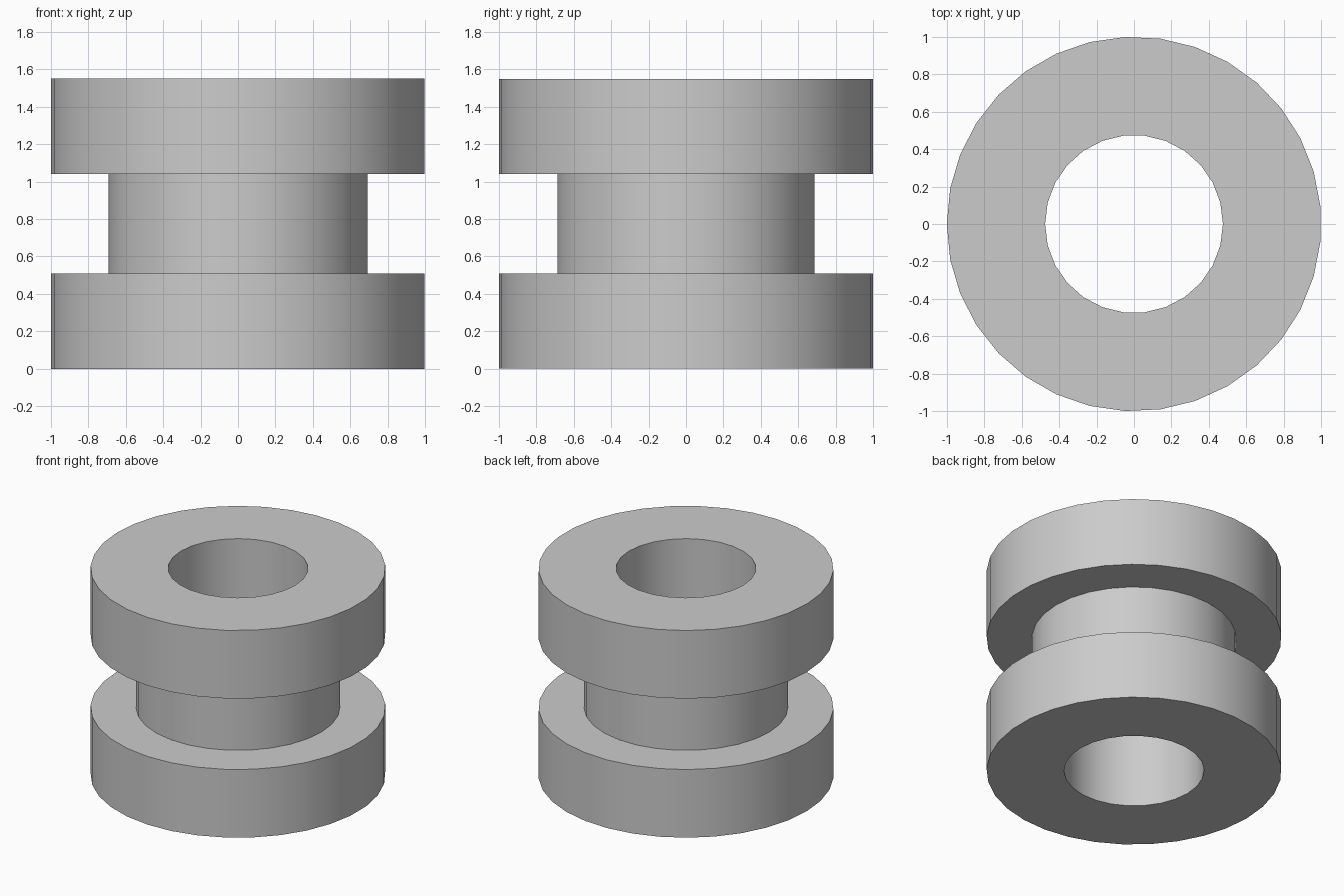
import bpy
import bmesh
from math import cos, sin, pi, radians

cube = bpy.data.objects.get("Cube")
if cube:
    bpy.data.objects.remove(cube, do_unlink=True)

# Plain grey material
GREY = (0.6, 0.6, 0.6, 1.0)
grey = bpy.data.materials.new("grey")
grey.use_nodes = True
grey.diffuse_color = GREY
grey.node_tree.nodes["Principled BSDF"].inputs["Base Color"].default_value = GREY

# Radius and side count of each cylindrical wall
FLANGE = (1.0, 33)
HUB = (0.692, 30)
BORE = (0.475, 26)
HEIGHT, LOWER, UPPER = 1.55, 0.51, 1.04

bm = bmesh.new()


def wall(shape, bottom, top):
    """Open cylinder; returns its bottom and top edge loops."""
    radius, sides = shape
    rings = []
    for z in (bottom, top):
        verts = [bm.verts.new((radius * cos(pi + 2 * pi * i / sides),
                               radius * sin(pi + 2 * pi * i / sides), z))
                 for i in range(sides)]
        rings.append(verts)
    low, high = rings
    for i in range(sides):
        j = (i + 1) % sides
        bm.faces.new((low[i], low[j], high[j], high[i]))
    return [[bm.edges.get((r[i - 1], r[i])) for i in range(sides)] for r in rings]


def flat_ring(outer, inner):
    """Flat annulus between two concentric edge loops."""
    bmesh.ops.triangle_fill(bm, edges=outer + inner, use_beauty=True)


# Lower flange, hub, upper flange and through bore
low_bottom, low_top = wall(FLANGE, 0, LOWER)
hub_bottom, hub_top = wall(HUB, LOWER, UPPER)
high_bottom, high_top = wall(FLANGE, UPPER, HEIGHT)
bore_bottom, bore_top = wall(BORE, 0, HEIGHT)

# End faces and the two shoulders
flat_ring(low_bottom, bore_bottom)
flat_ring(low_top, hub_bottom)
flat_ring(high_bottom, hub_top)
flat_ring(high_top, bore_top)

bmesh.ops.recalc_face_normals(bm, faces=bm.faces)
mesh = bpy.data.meshes.new("flanged_spool")
bm.to_mesh(mesh)
bm.free()
mesh.materials.append(grey)

spool = bpy.data.objects.new("flanged_spool", mesh)
bpy.context.collection.objects.link(spool)
bpy.ops.object.select_all(action="DESELECT")
spool.select_set(True)
bpy.context.view_layer.objects.active = spool
bpy.ops.object.shade_smooth_by_angle(angle=radians(30))
